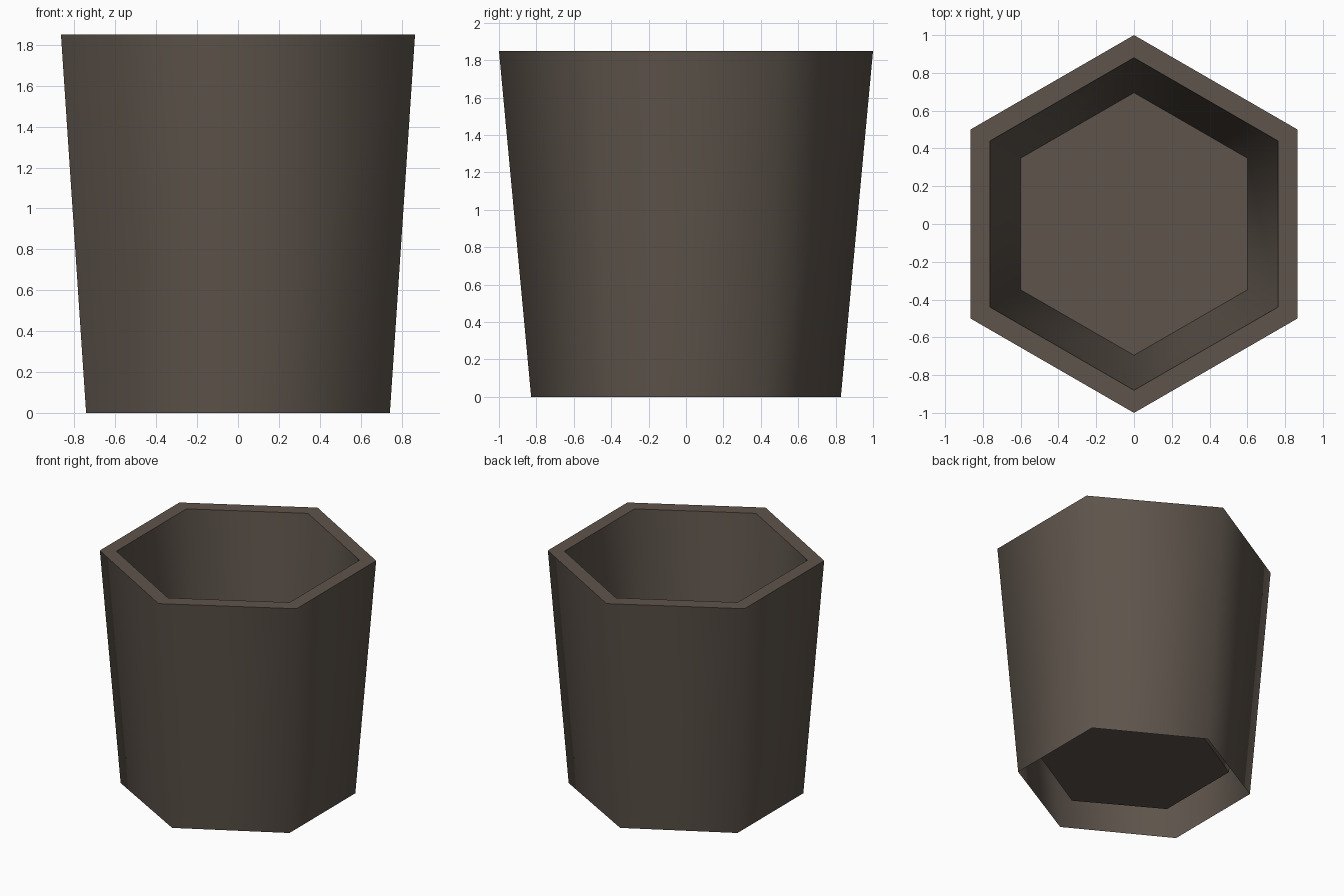
import bpy, bmesh
from math import sin, cos, radians

cube = bpy.data.objects.get("Cube")
if cube:
    bpy.data.objects.remove(cube, do_unlink=True)

SIDES = 6
HEIGHT = 1.85

# Material
clay = bpy.data.materials.new("dark_brown_clay")
clay.use_nodes = True
colour = (0.11, 0.088, 0.07, 1)
clay.diffuse_color = colour
clay.node_tree.nodes["Principled BSDF"].inputs["Base Color"].default_value = colour

# Profile rings: x scale, y scale, height, from outer foot over the rim to the floor
profile = [
    (0.858, 0.828, 0),
    (1, 1, HEIGHT),
    (0.88, 0.88, HEIGHT),
    (0.695, 0.695, 0.16),
]


def add_ring(bm, sx, sy, z):
    angles = [radians(90 + i * 360 / SIDES) for i in range(SIDES)]
    return [bm.verts.new((sx * cos(a), sy * sin(a), z)) for a in angles]


# Hexagonal pot: open foot, tapered walls, flat rim and raised floor
bm = bmesh.new()
rings = [add_ring(bm, *p) for p in profile]
for lower, upper in zip(rings, rings[1:]):
    for i in range(SIDES):
        j = (i + 1) % SIDES
        bm.faces.new((lower[i], lower[j], upper[j], upper[i]))
bm.faces.new(rings[-1])

mesh = bpy.data.meshes.new("hexagonal_pot")
bm.to_mesh(mesh)
bm.free()
mesh.materials.append(clay)
pot = bpy.data.objects.new("hexagonal_pot", mesh)
bpy.context.collection.objects.link(pot)

# Soft shading around the walls, crisp rim and floor
bpy.ops.object.select_all(action="DESELECT")
pot.select_set(True)
bpy.context.view_layer.objects.active = pot
bpy.ops.object.shade_smooth_by_angle(angle=radians(70))
